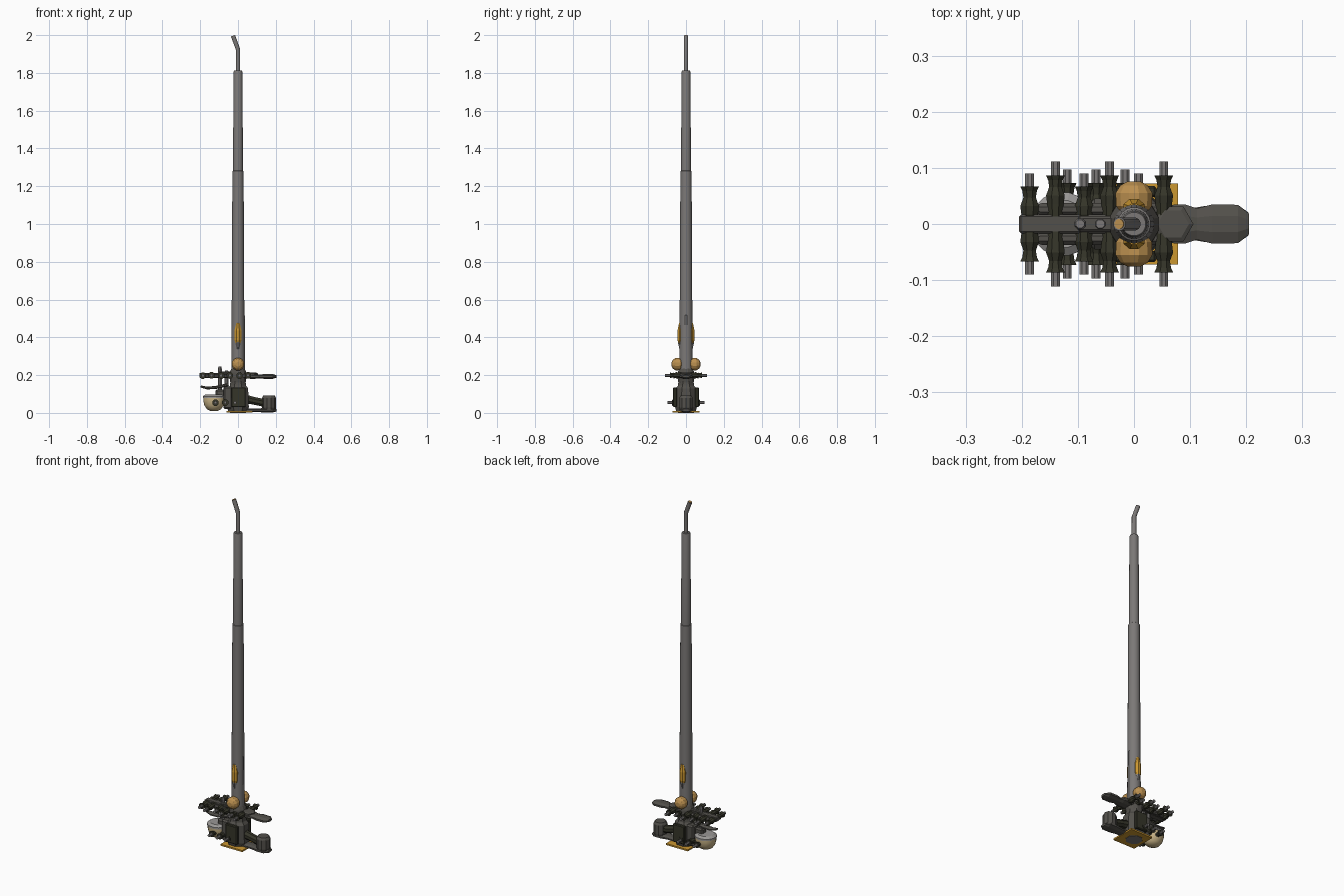
import bpy, bmesh, math
from mathutils import Vector


def mat(name, r, g, b):
    m = bpy.data.materials.new(name)
    m.diffuse_color = (r, g, b, 1)
    return m


GREY = mat("pole grey", 0.20, 0.19, 0.185)
LIGHT = mat("light grey", 0.32, 0.31, 0.30)
BROWN = mat("brown grey", 0.085, 0.08, 0.07)
DARK = mat("dark olive", 0.035, 0.035, 0.022)
GOLD = mat("gold", 0.60, 0.31, 0.03)
OCHRE = mat("ochre", 0.50, 0.28, 0.08)
CREAM = mat("cream", 0.60, 0.47, 0.25)


def finish(name, bm, material, smooth=False):
    bmesh.ops.recalc_face_normals(bm, faces=bm.faces)
    me = bpy.data.meshes.new(name)
    bm.to_mesh(me)
    bm.free()
    me.materials.append(material)
    ob = bpy.data.objects.new(name, me)
    bpy.context.collection.objects.link(ob)
    if smooth:
        bpy.ops.object.select_all(action='DESELECT')
        ob.select_set(True)
        bpy.context.view_layer.objects.active = ob
        bpy.ops.object.shade_smooth_by_angle(angle=math.radians(35))
    return ob


def sweep(name, pts, material, n=8, ku=1.0, kv=1.0, smooth=False):
    """Rings of radius r through points (x, y, z, r); ku, kv squash the section."""
    bm = bmesh.new()
    rings = []
    p = [Vector(q[:3]) for q in pts]
    for i, q in enumerate(pts):
        t = (p[min(i + 1, len(p) - 1)] - p[max(i - 1, 0)]).normalized()
        ref = Vector((1, 0, 0)) if abs(t.y) > 0.8 else Vector((0, 1, 0))
        u = (ref - t * ref.dot(t)).normalized()
        v = t.cross(u)
        ring = []
        for k in range(n):
            a = 2 * math.pi * (k + 0.5) / n
            ring.append(bm.verts.new(p[i] + q[3] * (u * math.cos(a) * ku + v * math.sin(a) * kv)))
        rings.append(ring)
    for a, b in zip(rings, rings[1:]):
        for k in range(n):
            bm.faces.new((a[k], a[(k + 1) % n], b[(k + 1) % n], b[k]))
    bm.faces.new(rings[0])
    bm.faces.new(rings[-1])
    return finish(name, bm, material, smooth)


def box(name, x0, x1, y0, y1, z0, z1, material, bevel=0.004):
    bm = bmesh.new()
    bmesh.ops.create_cube(bm, size=1)
    for v in bm.verts:
        v.co = Vector(((x0 + x1) / 2 + v.co.x * (x1 - x0),
                       (y0 + y1) / 2 + v.co.y * (y1 - y0),
                       (z0 + z1) / 2 + v.co.z * (z1 - z0)))
    if bevel:
        bmesh.ops.bevel(bm, geom=bm.edges[:], offset=bevel, segments=1, affect='EDGES')
    return finish(name, bm, material)


def lathe(name, x, y, prof, material, n=12, ku=1.0, smooth=False):
    return sweep(name, [(x, y, z, r) for z, r in prof], material, n, ku, 1, smooth)


# Tall tapered pole and bent tip
lathe("pole", 0, 0, [(0.18, 0.036), (0.5, 0.034), (1.28, 0.030), (1.282, 0.027),
                     (1.805, 0.0235), (1.812, 0.021)], GREY, 20, smooth=True)
sweep("bent_tip", [(0, 0, 1.80, 0.012), (0, 0, 1.925, 0.012), (-0.026, 0, 1.995, 0.012)],
      GREY, 12, smooth=True)
sweep("tip_cap", [(-0.0255, 0, 1.994, 0.009), (-0.0268, 0, 1.997, 0.009)], OCHRE, 12)
box("pole_strip", 0.02, 0.036, -0.008, 0.008, 0.21, 0.52, GREY)
lathe("pole_collar", 0, 0, [(0.15, 0.04), (0.19, 0.047), (0.215, 0.045), (0.235, 0.036)], BROWN)

# Gold pads on the front and back of the pole
for s, side in ((-1, "front"), (1, "back")):
    lathe(side + "_pad_seat", 0, s * 0.028,
          [(0.33, 0.006), (0.37, 0.015), (0.44, 0.015), (0.48, 0.006)], GREY, 8)
    lathe(side + "_gold_pad", 0, s * 0.029,
          [(0.365, 0.013), (0.385, 0.020), (0.435, 0.020), (0.475, 0.010)], GOLD, 8, ku=0.85)

# Rounded cross barrel
sweep("cross_barrel", [(0, y, 0.258, r) for y, r in (
    (-0.076, 0.012), (-0.069, 0.025), (-0.055, 0.034), (-0.032, 0.033), (-0.02, 0.024),
    (0.02, 0.024), (0.032, 0.033), (0.055, 0.034), (0.069, 0.025), (0.076, 0.012))], OCHRE, 12)

# Upper rail with side rails and a lobed right arm
box("upper_rail", -0.205, 0.03, -0.017, 0.017, 0.186, 0.212, BROWN)
box("upper_rail_step", -0.10, 0.02, -0.014, 0.014, 0.205, 0.220, BROWN)
for s in (-1, 1):
    sweep("side_rail", [(-0.175, s * 0.026, 0.195, 0.007), (-0.165, s * 0.026, 0.195, 0.012),
                        (0.05, s * 0.026, 0.195, 0.012)], BROWN, 8)
sweep("right_arm", [(x, 0, 0.193, r) for x, r in (
    (0.02, 0.024), (0.045, 0.036), (0.09, 0.038), (0.112, 0.030), (0.14, 0.038),
    (0.185, 0.037), (0.205, 0.020))], BROWN, 8, kv=0.36)
lathe("arm_boss", 0.07, 0, [(0.19, 0.036), (0.209, 0.036), (0.213, 0.028)], BROWN, 6)


# Waisted pegs with thin pins, mirrored front and back
def peg(x, z, dark, pin):
    for s in (-1, 1):
        sweep("peg", [(x, s * y, z, r) for y, r in (
            (0.01, 0.013), (dark - 0.05, 0.016), (dark - 0.035, 0.018), (dark - 0.02, 0.012),
            (dark - 0.008, 0.014), (dark, 0.018))], DARK, 8)
        sweep("peg_pin", [(x, s * (dark - 0.01), z, 0.0085), (x, s * pin, z, 0.0085)], GREY, 8)


for i in range(3):
    peg(-0.186 + i * 0.097, 0.197, 0.067, 0.090)
    peg(-0.140 + i * 0.0965, 0.199, 0.086, 0.111)
    peg(-0.119 + i * 0.0515, 0.054, 0.073, 0.097)

# Central body
lathe("body", 0, 0, [(0.008, 0.056), (0.03, 0.062), (0.13, 0.058), (0.145, 0.046), (0.19, 0.040)],
      BROWN, 8)
for s in (-1, 1):
    box("body_side", -0.035, 0.04, s * 0.058 - 0.01, s * 0.058 + 0.01, 0.03, 0.135, DARK)
box("body_left_block", -0.078, -0.03, -0.045, 0.045, 0.02, 0.14, BROWN, 0.008)
box("rear_link", -0.12, -0.05, -0.022, 0.022, 0.04, 0.125, BROWN, 0.008)

# Base plate with a grey disc underneath
box("base_plate", -0.062, 0.078, -0.072, 0.072, 0.002, 0.011, GOLD, 0)
lathe("base_disc", 0, 0, [(0, 0.045), (0.012, 0.045)], GREY, 8)

# Left bowl with lid, curved lever and posts
lathe("bowl", -0.127, 0, [(0.010, 0.018), (0.020, 0.038), (0.04, 0.052), (0.065, 0.058),
                          (0.08, 0.058)], CREAM, 16, ku=0.95, smooth=True)
lathe("bowl_lid", -0.127, 0, [(0.078, 0.060), (0.088, 0.060), (0.098, 0.045)], LIGHT, 16,
      ku=0.95)
sweep("lever", [(-0.198, 0, 0.140, 0.007), (-0.165, 0, 0.132, 0.010), (-0.12, 0, 0.134, 0.011),
                (-0.05, 0, 0.150, 0.011)], BROWN, 8, ku=1.8, kv=0.8)
for x, top in ((-0.096, 0.245), (-0.06, 0.225)):
    lathe("post", x, 0, [(0.12, 0.011), (top - 0.01, 0.011), (top, 0.008)], GREY, 8)

# Lower right foot, pod and feed pipe
sweep("foot", [(x, 0, 0.014, r) for x, r in (
    (0.03, 0.034), (0.10, 0.030), (0.14, 0.037), (0.185, 0.037), (0.204, 0.022))],
      BROWN, 8, kv=0.34)
lathe("pod", 0.164, 0, [(0.012, 0.034), (0.03, 0.037), (0.08, 0.037), (0.093, 0.030)], BROWN, 10)
sweep("feed_pipe", [(0.03, 0, 0.075, 0.026), (0.08, 0, 0.065, 0.022), (0.15, 0, 0.050, 0.022)],
      DARK, 8)
